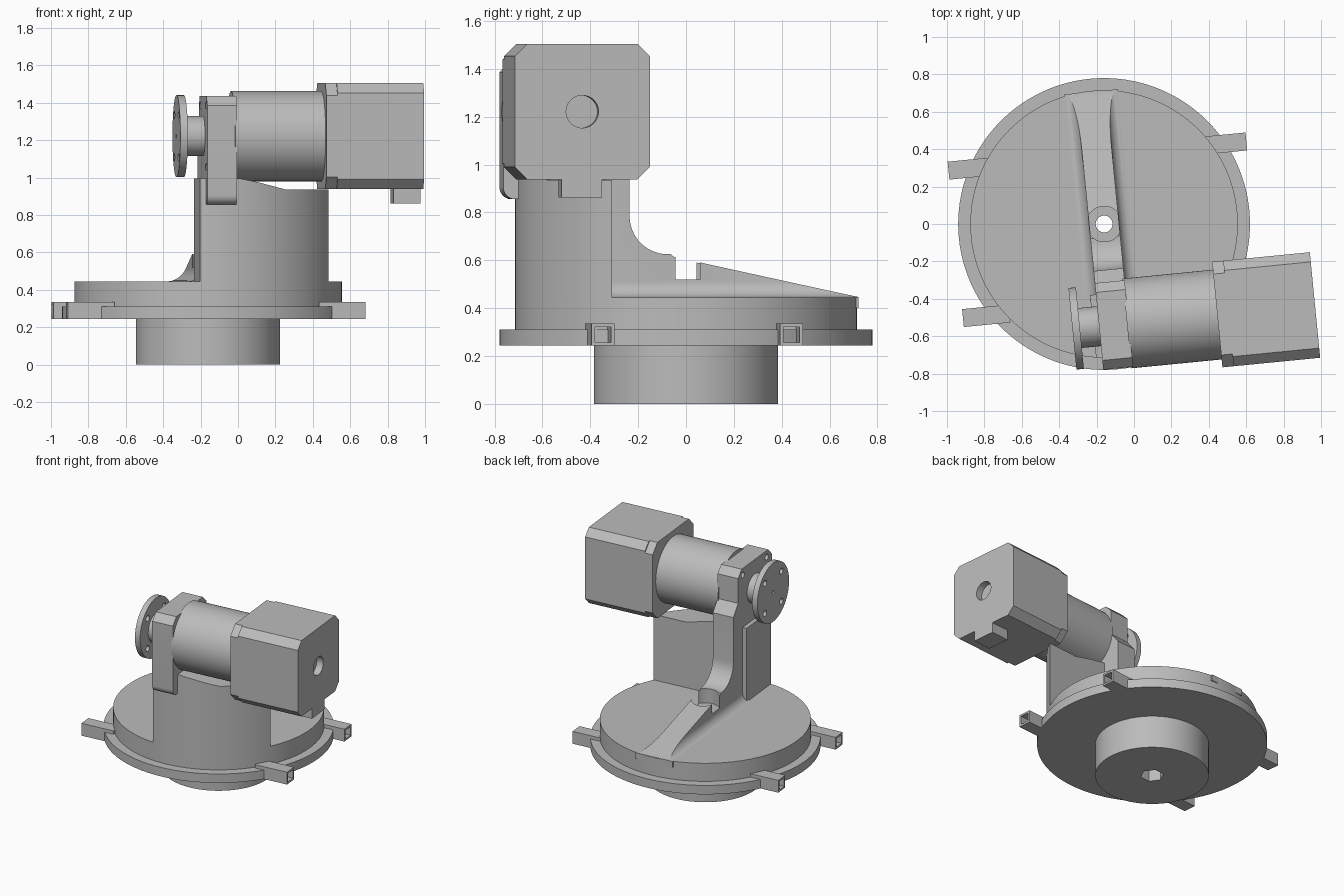
import bpy, bmesh, math
from mathutils import Matrix, Vector

if "Cube" in bpy.data.objects:
    bpy.data.objects.remove(bpy.data.objects["Cube"], do_unlink=True)

grey = bpy.data.materials.new("machined grey")
grey.use_nodes = True
grey.diffuse_color = (0.5, 0.5, 0.5, 1)
grey.node_tree.nodes["Principled BSDF"].inputs["Base Color"].default_value = (0.5, 0.5, 0.5, 1)

parts = []


def prism(name, pts, axis, a, b):
    """Extrude a 2D outline along an axis from a to b."""
    place = {"x": lambda p, t: (t, p[0], p[1]),
             "y": lambda p, t: (p[0], t, p[1]),
             "z": lambda p, t: (p[0], p[1], t)}[axis]
    bm = bmesh.new()
    low = [bm.verts.new(place(p, a)) for p in pts]
    high = [bm.verts.new(place(p, b)) for p in pts]
    bm.faces.new(low)
    bm.faces.new(high)
    n = len(pts)
    for i in range(n):
        j = (i + 1) % n
        bm.faces.new((low[i], low[j], high[j], high[i]))
    bmesh.ops.recalc_face_normals(bm, faces=bm.faces)
    me = bpy.data.meshes.new(name)
    bm.to_mesh(me)
    bm.free()
    me.materials.append(grey)
    ob = bpy.data.objects.new(name, me)
    bpy.context.collection.objects.link(ob)
    parts.append(ob)
    return ob


def circle(r, c=(0, 0), n=64):
    return [(c[0] + r * math.cos(2 * math.pi * i / n),
             c[1] + r * math.sin(2 * math.pi * i / n)) for i in range(n)]


def rect(x0, x1, y0, y1, ch=0):
    if not ch:
        return [(x0, y0), (x1, y0), (x1, y1), (x0, y1)]
    return [(x0 + ch, y0), (x1 - ch, y0), (x1, y0 + ch), (x1, y1 - ch),
            (x1 - ch, y1), (x0 + ch, y1), (x0, y1 - ch), (x0, y0 + ch)]


def arc(cx, cy, r, a0, a1, n=10):
    return [(cx + r * math.cos(math.radians(a0 + (a1 - a0) * i / n)),
             cy + r * math.sin(math.radians(a0 + (a1 - a0) * i / n))) for i in range(n + 1)]


def combine(ob, tool, op="DIFFERENCE"):
    """Apply a boolean and remove the tool."""
    mod = ob.modifiers.new("cut", "BOOLEAN")
    mod.operation, mod.object, mod.solver = op, tool, "EXACT"
    deps = bpy.context.evaluated_depsgraph_get()
    me = bpy.data.meshes.new_from_object(ob.evaluated_get(deps))
    ob.modifiers.clear()
    ob.data = me
    parts.remove(tool)
    bpy.data.objects.remove(tool, do_unlink=True)


def bore(ob, r, axis, a, b, c=(0, 0), n=32):
    combine(ob, prism("cutter", circle(r, c, n), axis, a, b))


DISC_R = 0.715
AXIS = (-0.541, 1.221)      # drive axis in y, z

# Turntable base
hub = prism("base_hub", circle(0.385, n=96), "z", 0, 0.26)
flange = prism("base_flange", circle(0.78, n=128), "z", 0.243, 0.31)
disc = prism("base_disc", circle(DISC_R, n=128), "z", 0.3, 0.445)
for ob in (hub, flange, disc):
    bore(ob, 0.045, "z", -0.1, 0.7)
bore(hub, 0.08, "z", -0.1, 0.1, n=6)

# Square tube outriggers
for side in (-1, 1):
    for y, where in ((0.365, "back"), (-0.427, "front")):
        tube = prism(f"{where}_{'left' if side > 0 else 'right'}_tube",
                     rect(y - 0.048, y + 0.048, 0.243, 0.335), "x", side * 0.55, side * 0.80)
        combine(tube, prism("cutter", rect(y - 0.034, y + 0.034, 0.257, 0.321),
                            "x", side * 0.64, side * 0.9))

# Pedestal following the disc rim, with a raised shoulder beside the arm
block = prism("pedestal", [(-0.112, 0.32), (0.75, 0.32), (0.75, 0.935), (0.36, 0.935),
                           (0.2, 0.975), (0.1, 0.995), (-0.112, 0.995)], "y", -0.8, -0.371)
combine(block, prism("rim", circle(DISC_R, n=128), "z", 0.2, 1.2), "INTERSECT")

# Curved arm with a long sloping rib, filleted into the disc
outline = [(0.71, 0.4), (0.71, 0.447), (-0.06, 0.615)]
outline += arc(-0.085, 0.785, 0.16, 275, 180)
outline += [(-0.245, 1.12), (-0.31, 1.2), (-0.4, 1.2), (-0.4, 0.4)]
arm = prism("arm_rib", outline, "x", -0.3, 0.3)
F = 0.065
right_half = [(0.08 + F, 0.4)] + arc(0.08 + F, 0.445 + F, F, 270, 180) + [(0.08, 1.5)]
section = right_half + [(-x, z) for x, z in reversed(right_half)]
combine(arm, prism("section", section, "y", -0.9, 0.9), "INTERSECT")
bore(arm, 0.095, "z", 0.52, 0.8)
bore(arm, 0.045, "z", 0.3, 0.8)

# Bearing plate at the head of the arm
head = arc(-0.725, 0.905, 0.05, 180, 270) + [(-0.31, 0.855), (-0.31, 1.385), (-0.36, 1.435),
                                             (-0.725, 1.435), (-0.775, 1.385)]
plate = prism("bearing_plate", head, "x", -0.08, 0.08)
for sy in (-1, 1):
    for sz in (-1, 1):
        bore(plate, 0.022, "x", -0.2, -0.03, (AXIS[0] + sy * 0.165, AXIS[1] + sz * 0.165), 20)

# Output shaft and bolt flange
prism("output_shaft", circle(0.107, AXIS), "x", -0.2, -0.06)
output = prism("output_flange", circle(0.219, AXIS, 80), "x", -0.223, -0.183)
for k in range(4):
    t = math.radians(45 + 90 * k)
    bore(output, 0.022, "x", -0.3, -0.1,
         (AXIS[0] + 0.16 * math.cos(t), AXIS[1] + 0.16 * math.sin(t)), 20)
bore(output, 0.014, "x", -0.3, -0.21, AXIS, 16)

# Gearbox and motor
prism("gearbox", circle(0.241, AXIS, 96), "x", 0.07, 0.57)
H = 0.2835
square = (AXIS[0] - H, AXIS[0] + H, AXIS[1] - H, AXIS[1] + H)
prism("motor_flange", rect(*square, 0.066), "x", 0.555, 0.615)
motor = prism("motor_body", rect(*square, 0.052), "x", 0.615, 1.08)
bore(motor, 0.068, "x", 1.03, 1.2, AXIS, 48)
prism("motor_connector", rect(-0.628, -0.458, 0.862, 0.96), "x", 0.935, 1.08)

# Turn the whole assembly slightly and shade it
turn = Matrix.Translation(Vector((-0.16, 0, 0))) @ Matrix.Rotation(math.radians(5.6), 4, "Z")
bpy.ops.object.select_all(action="DESELECT")
for ob in parts:
    ob.data.transform(turn)
    ob.select_set(True)
bpy.context.view_layer.objects.active = parts[0]
bpy.ops.object.shade_smooth_by_angle(angle=math.radians(25))
